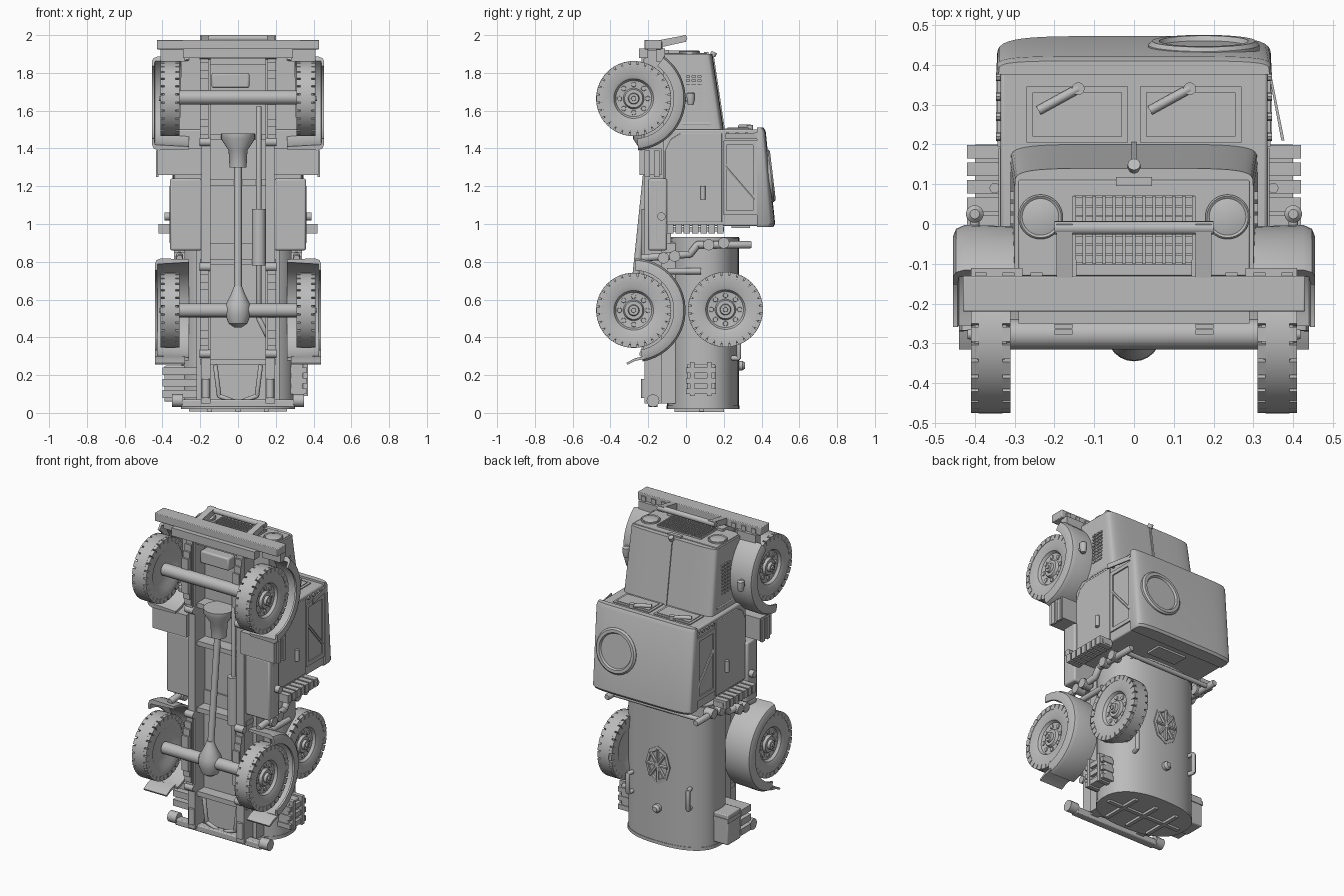
import bpy, bmesh, math
from mathutils import Vector, Matrix

if "Cube" in bpy.data.objects:
    bpy.data.objects.remove(bpy.data.objects["Cube"])

grey = bpy.data.materials.new("plain grey")
grey.use_nodes = True
grey.diffuse_color = (.5, .5, .5, 1)
grey.node_tree.nodes["Principled BSDF"].inputs["Base Color"].default_value = grey.diffuse_color
parts = []


def finish(name, bm, mirror=False, bevel=0):
    bmesh.ops.recalc_face_normals(bm, faces=bm.faces)
    mesh = bpy.data.meshes.new(name)
    bm.to_mesh(mesh)
    bm.free()
    mesh.materials.append(grey)
    ob = bpy.data.objects.new(name, mesh)
    bpy.context.collection.objects.link(ob)
    if bevel:
        mod = ob.modifiers.new("soft edges", "BEVEL")
        mod.width, mod.segments = bevel, 2
    if mirror:
        ob.modifiers.new("both sides", "MIRROR")
    parts.append(ob)
    return ob


def add_loft(bm, rings):
    rows = [[bm.verts.new(p) for p in ring] for ring in rings]
    for a, b in zip(rows, rows[1:]):
        for i in range(len(a)):
            j = (i + 1) % len(a)
            bm.faces.new((a[i], a[j], b[j], b[i]))
    bm.faces.new(rows[0])
    bm.faces.new(rows[-1])


def loft(name, rings, **opts):
    bm = bmesh.new()
    add_loft(bm, rings)
    return finish(name, bm, **opts)


def add_box(bm, x, y, z, turn=None):
    corners = [(x[0], y[0]), (x[1], y[0]), (x[1], y[1]), (x[0], y[1])]
    rings = [[Vector((a, b, c)) for a, b in corners] for c in z]
    if turn:
        rings = [[turn @ p for p in ring] for ring in rings]
    add_loft(bm, rings)


def box(name, x, y, z, **opts):
    bm = bmesh.new()
    add_box(bm, x, y, z)
    return finish(name, bm, **opts)


def circle(n):
    return [(math.cos(i * math.tau / n), math.sin(i * math.tau / n)) for i in range(n)]


def add_turned(bm, profile, axis, centre, n=24):
    # profile holds (distance along the axis, radius)
    turn = Vector((0, 0, 1)).rotation_difference(Vector(axis)).to_matrix()
    add_loft(bm, [[Vector(centre) + turn @ Vector((r * c, r * s, t)) for c, s in circle(n)]
                  for t, r in profile])


def turned(name, profile, axis, centre, n=24, **opts):
    bm = bmesh.new()
    add_turned(bm, profile, axis, centre, n)
    return finish(name, bm, **opts)


def rod(name, a, b, r, n=12, **opts):
    d = Vector(b) - Vector(a)
    return turned(name, [(0, r), (d.length, r)], d.normalized(), a, n, **opts)


def pipe(name, points, r, **opts):
    bm = bmesh.new()
    for a, b in zip(points, points[1:]):
        d = Vector(b) - Vector(a)
        add_turned(bm, [(-r * .4, r * .8), (0, r), (d.length, r), (d.length + r * .4, r * .8)],
                   d.normalized(), a, 10)
    return finish(name, bm, **opts)


def bend(value, power):
    # superellipse coordinate from a sine or cosine
    return math.copysign(abs(value) ** (2 / power), value)


def arch(hw, base, spring, top, z, power=2, n=20):
    ring = [(hw, base, z)]
    for i in range(n + 1):
        a = math.pi * i / n
        ring.append((hw * bend(math.cos(a), power),
                     spring + (top - spring) * abs(bend(math.sin(a), power)), z))
    return ring + [(-hw, base, z)]


# Wheels: tyre with solid crown, shoulder lugs, rim, hub and bolts
WHEEL_Y, FRONT_Z, REAR_Z = -.277, 1.664, .543
bm = bmesh.new()
add_turned(bm, [(-.03, .1), (-.046, .125), (-.048, .17), (-.04, .182), (-.03, .184), (-.03, .199),
                (.03, .199), (.03, .184), (.04, .182), (.048, .17), (.046, .125), (.038, .105),
                (.022, .095), (.018, .055), (.034, .048), (.034, .03), (.05, .026),
                (.05, .013), (.058, .012)], (1, 0, 0), (0, 0, 0), 56)
for i in range(28):
    turn = Matrix.Rotation(math.tau * i / 28, 3, "X")
    for side in (-1, 1):
        add_box(bm, sorted((side * .025, side * .05)), (-.018, .018), (.168, .198), turn)
for i in range(8):
    spot = Matrix.Rotation(math.tau * i / 8, 3, "X") @ Vector((.018, 0, .075))
    add_turned(bm, [(0, .014), (.008, .012)], (1, 0, 0), spot, 10)
wheel = finish("front_wheel_left", bm)
wheel.location = (.36, WHEEL_Y, FRONT_Z)
for name, x, y, z in (("front_wheel_right", -.36, WHEEL_Y, FRONT_Z),
                      ("rear_wheel_left", .36, WHEEL_Y, REAR_Z),
                      ("rear_wheel_right", -.36, WHEEL_Y, REAR_Z),
                      ("spare_wheel", .285, .209, .547)):
    ob = bpy.data.objects.new(name, wheel.data)
    ob.location = (x, y, z)
    ob.rotation_euler.z = math.pi if x < 0 else 0
    bpy.context.collection.objects.link(ob)


# Fenders: a lipped section swept round each wheel
def fender(name, z, edge, start, end):
    section = [(.26, .27), (edge - .03, .275), (edge - .008, .265), (edge, .245), (edge, .212),
               (edge - .012, .212), (edge - .015, .245), (.26, .255)]
    rings = []
    for i in range(25):
        a = math.radians(start + (end - start) * i / 24)
        rings.append([(x, WHEEL_Y + r * math.cos(a), z + r * math.sin(a)) for x, r in section])
    loft(name, rings, mirror=True)


fender("front_fender", FRONT_Z, .455, 54, -85)
fender("rear_fender", REAR_Z, .44, 88, -80)
box("fender_front_panel", (.28, .41), (-.16, -.11), (1.86, 1.93), mirror=True)
flap = [(-.22, .285), (-.27, .275), (-.31, .255), (-.315, .265), (-.27, .29), (-.22, .3)]
loft("rear_mud_flap", [[(x, y, z) for y, z in flap] for x in (.28, .44)], mirror=True)

# Chassis, axles and drive line
box("frame_rail", (.145, .195), (-.22, -.09), (.05, 1.92), mirror=True)
box("frame_floor", (-.19, .19), (-.12, -.08), (.05, 1.9))
for z in (.27, .8, 1.22, 1.46, 1.86):
    box("cross_member", (-.2, .2), (-.2, -.11), (z - .015, z + .015))
box("engine_sump", (-.14, .06), (-.18, -.1), (1.72, 1.8), bevel=.01)
rod("front_axle", (-.32, WHEEL_Y, 1.67), (.32, WHEEL_Y, 1.67), .038, 16)
rod("rear_axle", (-.32, WHEEL_Y, REAR_Z), (.32, WHEEL_Y, REAR_Z), .037, 16)
turned("differential", [(-.09, .02), (-.07, .05), (-.02, .068), (.03, .066), (.08, .04), (.13, .02)],
       (0, 0, 1), (0, WHEEL_Y, REAR_Z))
rod("drive_shaft", (0, WHEEL_Y, .6), (0, -.2, 1.34), .02, 16)
turned("gearbox", [(0, .045), (.09, .05), (.15, .09), (.18, .09)], (0, 0, 1), (0, -.19, 1.3))
rod("muffler", (.11, -.2, .78), (.11, -.2, 1.08), .036, 20)
pipe("exhaust_pipe", [(.18, -.18, .36), (.11, -.2, .5), (.11, -.2, 1.62)], .014)
for z in (FRONT_Z, REAR_Z):
    for k in range(4):
        box("leaf_spring", (.155, .2), (-.235 - .014 * k, -.223 - .014 * k),
            (z - .23 + .04 * k, z + .23 - .04 * k), mirror=True)
    for end in (-.23, .23):
        rod("spring_shackle", (.145, -.225, z + end), (.205, -.225, z + end), .022, mirror=True)

# Bumper and grille guard
box("front_bumper", (-.43, .43), (-.22, -.13), (1.925, 1.975), bevel=.004)
box("lower_apron", (-.29, .29), (-.25, -.2), (1.88, 1.93))
loft("guard_post", [[(x, -.16, 1.93), (x, -.16, 1.97), (x, 0, 2), (x, 0, 1.965)]
                    for x in (.155, .195)], mirror=True)
rod("guard_bar", (-.2, -.01, 1.983), (.2, -.01, 1.983), .017, 16)
for x in (.23, .3, .37):
    box("bumper_bolt", (x, x + .03), (-.132, -.122), (1.93, 1.96), mirror=True)

# Hood with grille, lamps and louvres
loft("hood", [arch(.3, -.12, .09, .14, 1.9, 5), arch(.31, -.12, .15, .2, 1.5, 5)])
rod("radiator_cap", (0, .14, 1.89), (0, .15, 1.91), .016)
loft("hood_hinge", [[(x, .136, 1.9), (x, .146, 1.9), (x, .206, 1.5), (x, .196, 1.5)]
                    for x in (-.006, .006)])
box("front_panel", (-.29, .29), (-.13, .11), (1.895, 1.905), bevel=.003)
for i in range(13):
    x = -.15 + .025 * i
    box("grille_upright", (x - .004, x + .004), (-.1, .07), (1.9, 1.918))
for i in range(8):
    y = -.1 + .024 * i
    box("grille_slat", (-.152, .152), (y - .003, y + .003), (1.9, 1.914))
box("name_plate", (-.045, .045), (.095, .118), (1.9, 1.91))
turned("headlight", [(0, .056), (.018, .056), (.022, .052), (.018, .046), (.024, .025)], (0, 0, 1),
       (.235, .018, 1.895), 32, mirror=True)
for y in (0, .03, .06):
    for i in range(9):
        z = 1.6 + .022 * i
        box("hood_louvre", (.295, .312), (y, y + .022), (z, z + .01), mirror=True)
turned("marker_lamp", [(-.04, .015), (-.01, .022), (.02, .022), (.03, .012)], (0, 0, 1),
       (.4, .025, 1.67), mirror=True)
rod("lamp_stalk", (.4, -.03, 1.66), (.4, .02, 1.66), .012, mirror=True)
rod("hood_latch", (.3, .13, 1.53), (.3, -.02, 1.53), .012, mirror=True)

# Cab: body, sloped roof, windscreen and doors
box("cab_body", (-.335, .335), (-.12, .39), (.99, 1.5), bevel=.008)
loft("cab_roof", [arch(.34, .375, .38, .41, 1.512, 5), arch(.345, .375, .385, .422, 1.49, 5),
                  arch(.345, .375, .4, .472, 1.0, 5), arch(.335, .375, .4, .462, .985, 5)])
box("windscreen_frame", (.015, .27), (.205, .345), (1.495, 1.506), mirror=True)
box("windscreen_pane", (.03, .255), (.22, .33), (1.5, 1.51), mirror=True)
for x in (-.14, .14):
    rod("wiper_arm", (x, .34, 1.515), (x - .1, .285, 1.515), .012)
    rod("wiper_pivot", (x, .34, 1.5), (x, .34, 1.525), .016)
door = [(-.11, 1.01), (.19, 1.01), (.19, 1.48), (-.03, 1.48), (-.08, 1.45), (-.11, 1.39)]
loft("door_panel", [[(x, y, z) for y, z in door] for x in (.33, .341)], mirror=True, bevel=.003)
rod("door_handle", (.35, .09, 1.13), (.35, .09, 1.2), .013, mirror=True)
for z in (1.06, 1.43):
    box("window_frame_post", (.33, .343), (.2, .385), (z - .012, z + .012), mirror=True)
for y in (.205, .365):
    box("window_frame_rail", (.33, .343), (y - .01, y + .01), (1.05, 1.44), mirror=True)
rod("window_brace", (.337, .21, 1.31), (.337, .365, 1.13), .009, 6, mirror=True)
loft("open_window_flap", [[(.34, .37, z), (.345, .375, z), (.378, .21, z), (.37, .21, z)]
                          for z in (1.45, 1.48)])
for y in (.22, .27, .32, .37):
    rod("corner_rivet", (.33, y, 1.475), (.347, y, 1.475), .011, 8, mirror=True)
turned("roof_hatch", [(-.03, .14), (.012, .14), (.022, .13), (.022, .112), (.01, .105)],
       (0, .993, .118), (.175, .438, 1.255), 40)
box("rear_window", (-.1, .1), (.24, .34), (.978, .99))

# Running boards, steps and slatted racks
box("side_tank", (.19, .36), (-.2, -.1), (.86, 1.24), mirror=True, bevel=.01)
box("step_box", (.19, .425), (-.245, -.13), (1.26, 1.4), mirror=True)
for y in (-.22, -.17):
    box("step_tread", (.42, .435), (y, y + .03), (1.25, 1.39), mirror=True)
rod("air_bottle", (.34, -.16, .9), (.34, -.16, 1.2), .022, mirror=True)
rod("bottle_valve", (.35, -.13, 1.04), (.39, -.13, 1.04), .022, mirror=True)
for i in range(7):
    y = -.1 + .044 * i
    box("rack_slat", (.33, .42), (y, y + .034), (.95, 1.0), mirror=True)
box("rack_back", (.33, .4), (-.1, .2), (.96, .985), mirror=True)


# Tank of oval section, its end rims, hatch and handles
def oval(grow, z):
    return [((.3 + grow) * bend(c, 2.4), .09 + (.19 + grow) * bend(s, 2.4), z)
            for c, s in circle(48)]


loft("tank", [oval(0, .025), oval(0, .93)])
for z in (.02, .905):
    loft("tank_rim", [oval(.003, z), oval(.003, z + .02)])
box("tank_cradle", (-.22, .22), (-.13, -.05), (.05, .9))
for x in (-.15, 0, .15):
    box("tank_end_rib", (x - .012, x + .012), (-.06, .2), (.005, .03))
box("tank_end_bar", (-.26, .26), (.07, .095), (.008, .03))
loft("tank_hatch", [[(.085 * k * c, y, .52 + .12 * k * s) for c, s in circle(8)]
                    for y, k in ((.24, 1), (.284, 1), (.286, .8), (.278, .75))])
for c, s in circle(8):
    rod("hatch_spoke", (0, .284, .52), (.07 * c, .284, .52 + .1 * s), .01, 6)
turned("tank_filler", [(0, .026), (.03, .026), (.045, .015)], (0, 1, 0), (0, .268, .25), 16)
pipe("tank_handle", [(.19, .2, .29), (.21, .28, .29), (.21, .28, .41), (.19, .2, .41)], .013, mirror=True)

# Pump pipes between cab and tank
rod("manifold", (-.32, .29, .89), (.32, .29, .89), .014)
pipe("side_pipe", [(.31, .34, .89), (.31, .06, .89), (.31, .02, .84), (.31, -.23, .82)], .02, mirror=True)
for y, z in ((.2, .9), (.12, .89), (-.06, .83), (-.12, .82)):
    rod("pipe_valve", (.28, y, z), (.34, y, z), .03, mirror=True)
rod("lower_pipe", (.3, -.1, .75), (.3, .08, .75), .018)

# Tail: can rack, toolbox, beam and hooks
box("can_rack", (.25, .345), (.005, .155), (.1, .26), bevel=.008)
for z in (.1, .155, .21):
    box("can_rack_slat", (.25, .365), (0, .16), (z, z + .03))
for y in (.02, .11):
    box("can_rack_strap", (.25, .37), (y, y + .025), (.09, .27))
box("toolbox", (-.39, -.27), (.01, .14), (.06, .25), bevel=.006)
box("toolbox_lid", (-.395, -.27), (.005, .145), (.2, .225))
for z in (.08, .14, .2):
    box("toolbox_bracket", (-.4, -.2), (-.08, .02), (z, z + .04))
box("tail_beam", (-.3, .3), (-.2, -.15), (.03, .07), bevel=.006)
rod("beam_end", (.29, -.175, .065), (.35, -.175, .065), .034, mirror=True)
rod("tow_hook", (.17, -.215, .08), (.17, -.215, .18), .022, mirror=True)
pipe("tail_brace", [(.02, -.17, .06), (.1, -.17, .09), (.12, -.17, .25)], .012, mirror=True)

bpy.ops.object.select_all(action="DESELECT")
for ob in parts:
    ob.select_set(True)
bpy.context.view_layer.objects.active = parts[0]
bpy.ops.object.shade_smooth_by_angle(angle=math.radians(35))
